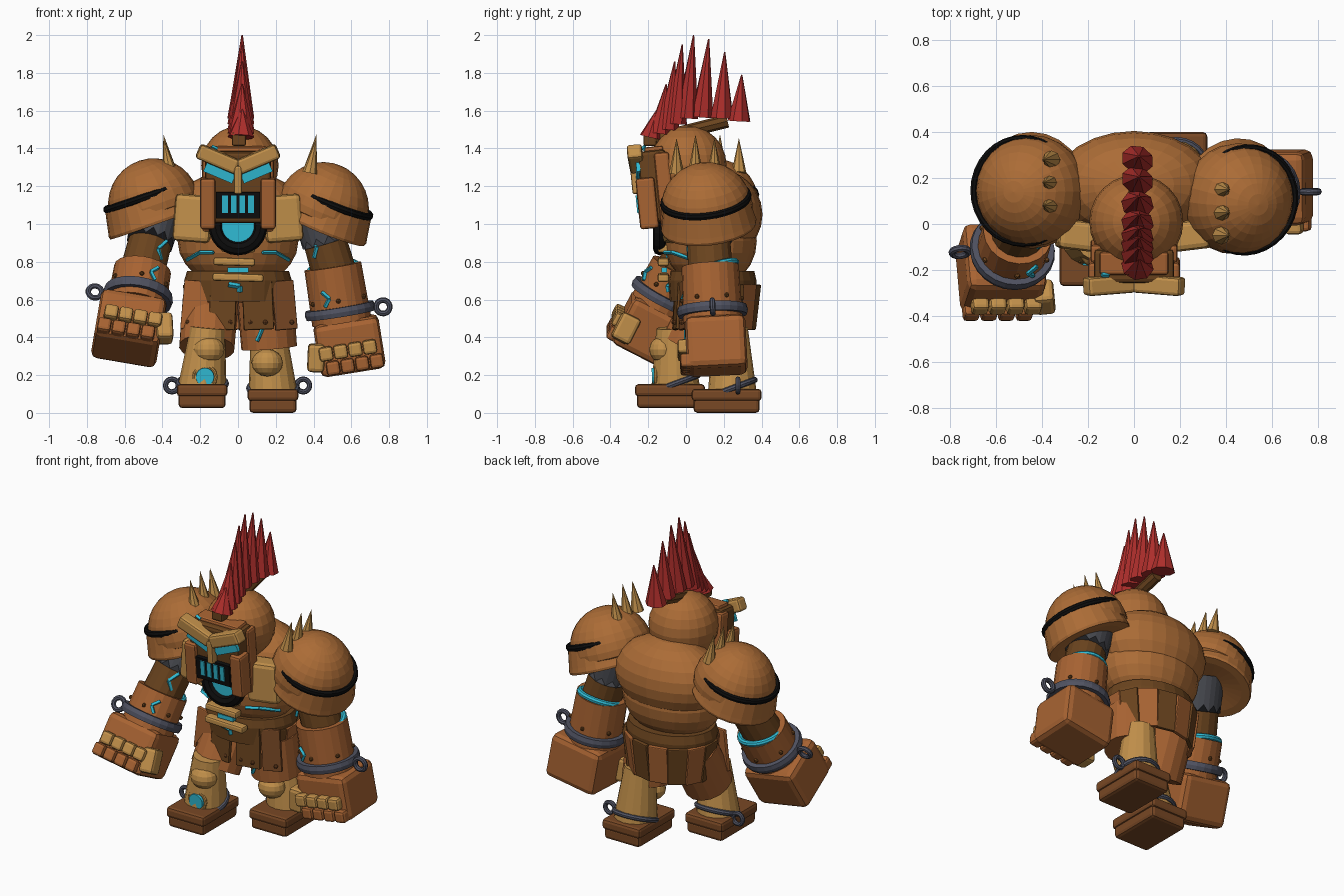
import bpy, bmesh, math
from mathutils import Matrix, Vector, Euler

cube = bpy.data.objects.get("Cube")
if cube:
    bpy.data.objects.remove(cube, do_unlink=True)


def paint(name, r, g, b):
    m = bpy.data.materials.new(name)
    m.use_nodes = True
    m.diffuse_color = (r, g, b, 1)
    m.node_tree.nodes["Principled BSDF"].inputs["Base Color"].default_value = (r, g, b, 1)
    return m


BROWN = paint("clay brown", .41, .15, .037)
RUST = paint("rust brown", .39, .125, .032)
DARK = paint("dark leather", .145, .057, .013)
FOOT = paint("boot brown", .19, .065, .018)
TAN = paint("tan stone", .54, .28, .07)
RED = paint("crest red", .42, .027, .024)
CYAN = paint("glow cyan", .03, .50, .66)
BLACK = paint("black", .004, .004, .004)
STEEL = paint("steel", .08, .085, .12)
MAIL = paint("dark mail", .065, .068, .08)


def make(name, bm, mat, matrix):
    bmesh.ops.recalc_face_normals(bm, faces=bm.faces)
    me = bpy.data.meshes.new(name)
    bm.to_mesh(me)
    bm.free()
    me.materials.append(mat)
    ob = bpy.data.objects.new(name, me)
    bpy.context.collection.objects.link(ob)
    ob.matrix_world = matrix
    return ob


def place(loc, rot=(0, 0, 0)):
    return Matrix.Translation(loc) @ Euler(rot).to_matrix().to_4x4()


def box(name, mat, loc, size, rot=(0, 0, 0), bevel=.012, base=Matrix()):
    bm = bmesh.new()
    bmesh.ops.create_cube(bm, size=1)
    bmesh.ops.scale(bm, vec=size, verts=bm.verts)
    ob = make(name, bm, mat, base @ place(loc, rot))
    if bevel:
        mod = ob.modifiers.new("bevel", "BEVEL")
        mod.width, mod.segments = bevel, 2
    return ob


def ball(name, mat, loc, radii, n=24, base=Matrix()):
    bm = bmesh.new()
    bmesh.ops.create_uvsphere(bm, u_segments=n, v_segments=n // 2, radius=1)
    bmesh.ops.scale(bm, vec=radii, verts=bm.verts)
    return make(name, bm, mat, base @ place(loc))


def cone(name, mat, a, b, r1, r2, n=20, base=Matrix()):
    """Tapered cylinder running from a to b."""
    a, b = base @ Vector(a), base @ Vector(b)
    bm = bmesh.new()
    bmesh.ops.create_cone(bm, cap_ends=True, segments=n, radius1=r1, radius2=r2, depth=(b - a).length)
    turn = (b - a).to_track_quat("Z", "Y").to_matrix().to_4x4()
    return make(name, bm, mat, Matrix.Translation((a + b) / 2) @ turn)


def lathe(name, mat, profile, matrix, n=24):
    """Revolve (radius, height) points about local z."""
    bm = bmesh.new()
    vs = [bm.verts.new((r, 0, z)) for r, z in profile]
    es = [bm.edges.new(p) for p in zip(vs, vs[1:])]
    bmesh.ops.spin(bm, geom=vs + es, cent=(0, 0, 0), axis=(0, 0, 1), angle=math.tau, steps=n)
    bmesh.ops.remove_doubles(bm, verts=bm.verts, dist=.0005)
    return make(name, bm, mat, matrix)


def ring(name, mat, matrix, big, small, tall=1, n=24):
    pts = [(big + small * math.cos(t * math.tau / 8), tall * small * math.sin(t * math.tau / 8)) for t in range(9)]
    return lathe(name, mat, pts, matrix, n)


def streak(name, pts, base=Matrix(), r=.011):
    for a, b in zip(pts, pts[1:]):
        cone(name, CYAN, a, b, r, r, 4, base)


UPRIGHT = (math.pi / 2, 0, 0)

# Torso and head
ball("upper_torso", BROWN, (0, .17, 1.05), (.35, .235, .24))
ball("belly", BROWN, (0, .13, .91), (.32, .245, .25))
ball("head", BROWN, (.01, .01, 1.31), (.205, .205, .21))

# Chest core and plates
ring("core_rim", BLACK, place((0, -.14, .99), UPRIGHT), .12, .036)
cone("core_glow", CYAN, (0, 0, .99), (0, -.145, .99), .1, .1, 24)
for s in (-1, 1):
    box("chest_plate", TAN, (s * .235, -.05, 1.03), (.2, .13, .25), (0, s * -.08, s * .12), .025)
    streak("belly_crack", [(s * .27, .04, .81), (s * .2, -.075, .85), (s * .13, -.115, .85)])
for z, w, x in ((.872, .18, 0), (.8, .22, -.02), (.717, .27, 0)):
    box("belly_bar", TAN, (x, -.12, z), (w, .06, .042), (0, .03, 0))
box("belly_glow", CYAN, (0, -.115, .757), (.11, .03, .026), bevel=0)

# Face mask
LEAN = .1
box("mask", DARK, (0, -.165, 1.2), (.35, .15, .38), (LEAN, 0, 0), .02)
box("mask_crown", RUST, (0, -.17, 1.385), (.3, .1, .05), (LEAN, 0, 0))
streak("crown_crack", [(-.14, -.222, 1.41), (-.11, -.222, 1.395)])
box("mouth", BLACK, (0, -.235, 1.1), (.235, .04, .14), (LEAN, 0, 0), 0)
for i in range(4):
    box("mouth_bar", CYAN, (-.069 + i * .046, -.255, 1.105), (.03, .015, .095), (LEAN, 0, 0), 0)
box("nose_ridge", TAN, (0, -.265, 1.235), (.042, .05, .15), (LEAN, 0, 0), .01)
for s in (-1, 1):
    box("brow", TAN, (s * .108, -.265, 1.345), (.225, .08, .08), (LEAN, s * -.4, s * -.08), .015)
    box("eye", CYAN, (s * .098, -.253, 1.27), (.165, .02, .05), (LEAN, s * -.4, 0), 0)
    box("cheek_plate", RUST, (s * .16, -.205, 1.11), (.08, .1, .27), (LEAN, 0, 0), .015)
    box("side_plate", RUST, (s * .165, -.11, 1.17), (.05, .08, .42), (LEAN, 0, 0), .015)

# Crest, given by its spike tips
box("crest_clasp", DARK, (.005, -.19, 1.45), (.075, .07, .075))
cone("crest_root", DARK, (.01, -.16, 1.45), (.01, .22, 1.545), .035, .035, 8)
crest = [(-.15, 1.46, 1.61), (-.105, 1.48, 1.74), (-.06, 1.5, 1.86), (-.02, 1.53, 1.95),
         (.04, 1.56, 2.0), (.12, 1.565, 1.98), (.205, 1.56, 1.91), (.295, 1.545, 1.79)]
for y, low, high in crest:
    spike = cone("crest_spike", RED, (.015, y - .035 + .02 * (y > .2), low), (.022, y, high), .072, .004, 8)
    spike.data.transform(Matrix.Diagonal((1, .85, 1, 1)))

# Belt and skirt
lathe("belt", DARK, [(0, .59), (.275, .59), (.285, .7), (.27, .75), (0, .75)],
      Matrix.Translation((0, .14, 0)) @ Matrix.Diagonal((1, .82, 1, 1)))
for i in range(14):
    a = math.tau * i / 14
    if math.sin(a) > -.5:
        box("skirt_strip", (RUST, DARK)[i % 2], (.265 * math.cos(a), .15 + .215 * math.sin(a), .56),
            (.12, .025, .24), (.12, 0, a + math.pi / 2), .006)
for x, w, rot, panel in ((-.08, .14, .04, DARK), (.105, .16, -.04, DARK),
                         (-.225, .14, .08, RUST), (.245, .12, -.08, FOOT)):
    box("front_cloth", panel, (x, -.07 + abs(x) * .25, .57), (w, .025, .26), (-.05, rot, x), .006)
    for dx in (-.04, .04):
        ball("cloth_rivet", FOOT, (x + dx, -.085 + abs(x) * .25, .48), (.013,) * 3, 8)
streak("cloth_glow", [(-.05, -.09, .68), (.01, -.095, .67), (.01, -.09, .64)], r=.014)

# Legs: side, foot centre, ground height, knee
for s, fx, fy, fz, kz, ky in ((-1, -.19, -.085, .025, .335, -.12), (1, .185, .215, 0, .265, .12)):
    low, top = (fx, fy + .03, fz + .1), (s * .16, fy + .02, .45)
    hip = (s * .145, .14, .6)
    cone("thigh", RUST, (s * .165, .05 + fy * .5, .345), hip, .148, .15, 16)
    cone("shin", TAN, low, top, .13, .092, 16)
    ball("knee", TAN, (s * .155, ky, kz), (.083, .075, .072), 16)
    box("sole", FOOT, (fx, fy, fz + .04), (.25, .35, .08), (0, 0, 0), .02)
    box("boot", FOOT, (fx, fy, fz + .095), (.268, .37, .065), (0, 0, 0), .018)
    ring("ankle_shackle", STEEL, place((fx, fy + .03, fz + .13), (.36, 0, 0)), .127, .016)
    ring("ankle_loop", STEEL, place((fx + s * .16, fy + .06, .145), UPRIGHT), .034, .014, n=16)
cone("shin_lamp", CYAN, (-.175, -.08, .195), (-.175, -.18, .19), .058, .048, 16)
ring("shin_lamp_rim", TAN, place((-.175, -.16, .19), UPRIGHT), .058, .01, n=16)
streak("thigh_crack", [(.13, 0, .45), (.11, 0, .4), (.1, 0, .38)])

# Arms: side, wrist origin, wrist pitch and roll, forearm length, shoulder
arms = ((-1, (-.53, -.115, .615), -.48, .17, .165, (-.42, .12, 1.08)),
        (1, (.54, .14, .54), .05, -.16, .24, (.41, .11, 1.08)))
for s, wrist, pitch, roll, reach, shoulder in arms:
    W = Matrix.Translation(wrist) @ Matrix.Rotation(roll, 4, "Y") @ Matrix.Rotation(pitch, 4, "X")
    elbow = W @ Vector((0, 0, reach - .02))
    shoulder = Vector(shoulder)
    cone("upper_arm", DARK, elbow, shoulder, .12, .112, 16)
    sleeve = cone("mail_sleeve", MAIL, elbow.lerp(shoulder, .56), shoulder, .125, .127, 24)
    for v in sleeve.data.vertices:
        if v.co.z < 0 and round(math.atan2(v.co.y, v.co.x) * 24 / math.tau) % 2:
            v.co.z -= .04
    cone("forearm", RUST, (0, 0, -.06), (0, 0, reach), .158, .152, 20, W)
    ring("elbow_glow", CYAN, W @ place((0, .014, reach - .016), (.26, 0, 0)), .126, .018)
    lathe("wrist_shackle", STEEL, [(.14, -.025), (.182, -.025), (.188, 0), (.182, .025), (.14, .025)], W)
    ring("wrist_loop", STEEL, W @ place((s * .228, 0, -.015), UPRIGHT), .036, .015, n=16)
    for i in range(6):
        a = math.tau * (i + .5) / 6
        ball("forearm_rivet", DARK, (.157 * math.cos(a), .157 * math.sin(a), .06), (.013,) * 3, 8, W)
    streak("forearm_crack", [(-s * .08, -.14, .12), (-s * .045, -.155, .08), (-s * .075, -.145, .04)], W)
    x, y, z = elbow.lerp(shoulder, .35)
    streak("arm_crack", [(x - s * .1, y - .065, z + .05), (x - s * .055, y - .11, z + .01),
                         (x - s * .07, y - .105, z - .05)])
    # Fist with knuckles, curled fingers and thumb
    box("fist", RUST, (s * .02, .01, -.19), (.35, .32, .28), bevel=.035, base=W)
    for i in range(4):
        x = s * (.125 - i * .078)
        box("knuckle", TAN, (x, -.155, -.205), (.074, .08, .075), bevel=.016, base=W)
        box("finger", RUST, (x + s * .025, -.145, -.285), (.072, .08, .075), bevel=.016, base=W)
    box("thumb", TAN, (s * -.165, -.115, -.22), (.09, .11, .15), (0, s * .2, 0), .02, W)

# Shoulder pads: side, centre, tilt axis, spike root and middle spike
pads = ((-1, (-.445, .145, 1.105), (-.33, -.02, .94), .36, .18),
        (1, (.45, .11, 1.085), (.38, -.11, .91), .38, .05))
for s, centre, axis, root, mid in pads:
    up = Vector(axis).normalized()
    side = up.cross(Vector((s, 0, 0))).normalized()
    P = Matrix.Translation(centre) @ Matrix((side.cross(up), side, up)).transposed().to_4x4()
    dome = [(.243 * math.cos(t * math.pi / 16), .243 * math.sin(t * math.pi / 16)) for t in range(9)]
    lathe("shoulder_pad", BROWN, [(0, -.06), (.2, -.06), (.238, -.04)] + dome, P)
    lathe("shoulder_brim", BROWN, [(0, -.075), (.2, -.1), (.25, -.1), (.254, -.085), (.248, -.06),
                                   (.228, .04), (0, .05)], P @ place((.03, 0, 0)))
    ring("shoulder_band", BLACK, P @ place((.02, 0, .055)), .228, .016, 1.3, 32)
    for i in (-1, 0, 1):
        y = mid + i * .1
        cone("shoulder_spike", TAN, (s * root, y, 1.27), (s * (root + .035), y, 1.475 - .02 * abs(i)), .04, 0, 8)
